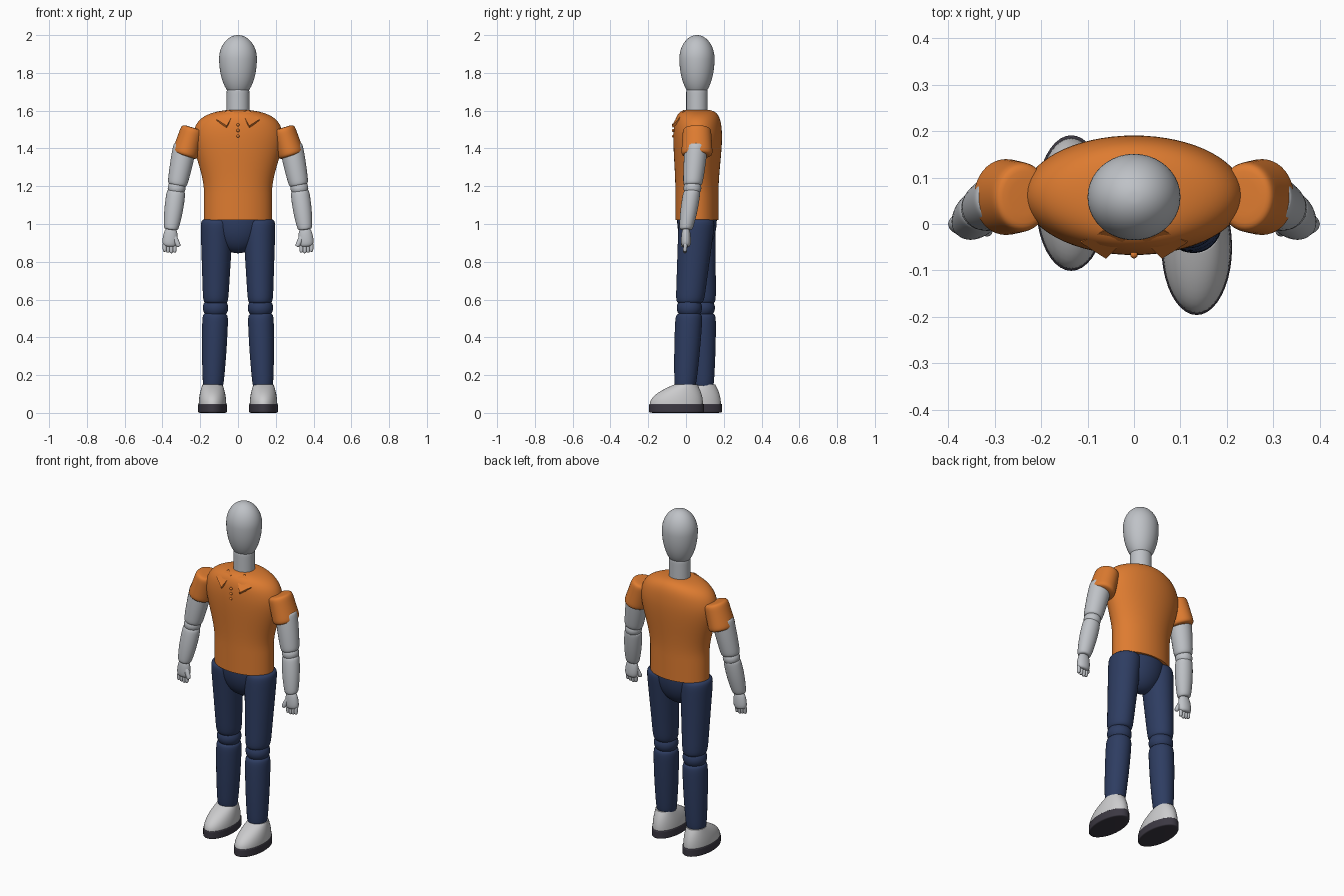
import bpy, bmesh, math
from mathutils import Vector

default_cube = bpy.data.objects.get("Cube")
if default_cube:
    bpy.data.objects.remove(default_cube, do_unlink=True)


def material(name, red, green, blue):
    mat = bpy.data.materials.new(name)
    mat.use_nodes = True
    colour = (red, green, blue, 1)
    mat.diffuse_color = colour
    mat.node_tree.nodes["Principled BSDF"].inputs["Base Color"].default_value = colour
    return mat


GREY = material("grey skin", 0.52, 0.54, 0.57)
ORANGE = material("orange cloth", 0.73, 0.2, 0.03)
NAVY = material("navy cloth", 0.027, 0.046, 0.12)
WHITE = material("pale shoe", 0.6, 0.6, 0.61)
SOLE = material("dark sole", 0.045, 0.04, 0.055)


def finish(name, bm, mat):
    bmesh.ops.recalc_face_normals(bm, faces=bm.faces[:])
    mesh = bpy.data.meshes.new(name)
    bm.to_mesh(mesh)
    bm.free()
    mesh.materials.append(mat)
    mesh.shade_smooth()
    mesh.set_sharp_from_angle(angle=math.radians(40))
    bpy.context.collection.objects.link(bpy.data.objects.new(name, mesh))


def loft(name, sections, mat, side=1, slope=0, segments=40):
    """Skin over ellipses, each given as (centre, width radius, depth radius)."""
    bm = bmesh.new()
    rings = []
    for centre, width, depth in sections:
        ring = []
        for k in range(segments):
            angle = math.tau * k / segments
            across = width * math.cos(angle)
            ring.append(bm.verts.new((side * (centre.x + across),
                                      centre.y + depth * math.sin(angle),
                                      centre.z + slope * across)))
        rings.append(ring)
    for lower, upper in zip(rings, rings[1:]):
        for k in range(segments):
            bm.faces.new((lower[k - 1], lower[k], upper[k], upper[k - 1]))
    bm.faces.new(rings[0])
    bm.faces.new(rings[-1])
    finish(name, bm, mat)


def limb(name, start, end, start_radius, end_radius, mat, side=1,
         depth=1, blunt=12, bulge=0, steps=24):
    """Tapered round bar; blunt = 2 gives an ellipsoid, higher squares the ends."""
    sections = []
    for i in range(steps + 1):
        u = math.sin(math.pi * 0.49 * (2 * i / steps - 1))
        t = (u + 1) / 2
        rounding = (1 - abs(u) ** blunt) ** (1 / blunt)
        taper = start_radius + (end_radius - start_radius) * t
        radius = (taper + bulge * (1 - u * u)) * rounding
        sections.append((start.lerp(end, t), radius, radius * depth))
    axis = end - start
    loft(name, sections, mat, side, slope=-axis.x / axis.z)


def ball(name, centre, radius, height, mat, side=1, depth=1):
    reach = Vector((0, 0, height))
    limb(name, centre - reach, centre + reach, radius, radius, mat, side, depth, blunt=2)


def smoothstep(value):
    value = min(max(value, 0), 1)
    return value * value * (3 - 2 * value)


# Head: egg with a short crown and a long chin
BODY_Y = 0.058
egg = []
for i in range(1, 32):
    angle = math.pi * i / 32
    rise = math.cos(angle) * (0.125 if i < 16 else 0.205)
    radius = 0.1 * math.sin(angle)
    egg.append((Vector((0, BODY_Y, 1.875 + rise)), radius, radius * 0.93))
loft("head", egg, GREY)
limb("neck", Vector((0, BODY_Y, 1.55)), Vector((0, BODY_Y, 1.72)), 0.06, 0.06, GREY, depth=0.95)

# Shirt: widens to the chest, then closes in over the shoulders
HEM, COLLAR = 1.02, 1.606
shirt = []
for i in range(40):
    t = math.sin(math.pi / 2 * i / 40)
    widen = smoothstep((t - 0.25) / 0.55)
    close = math.sqrt(1 - t ** 12)
    shirt.append((Vector((0, BODY_Y + 0.004 * widen, HEM + (COLLAR - HEM) * t)),
                  (0.18 + 0.063 * widen) * close,
                  (0.114 + 0.016 * widen) * math.sqrt(close)))
loft("shirt", shirt, ORANGE, segments=64)

# Shirt buttons
for i in range(3):
    ball(f"button_{i + 1}", Vector((0, -0.066, 1.525 - 0.03 * i)), 0.008, 0.008, ORANGE)

# Hips: rounded bowl between the thighs
ball("hips", Vector((0, BODY_Y, HEM)), 0.14, 0.175, NAVY, depth=0.75)


def collar_flap(name, side):
    bm = bmesh.new()
    corners = ((0.115, -0.04, 1.555), (0.06, -0.075, 1.52), (0.02, -0.035, 1.59), (0.055, -0.01, 1.605))
    flap = bm.faces.new([bm.verts.new((side * x, y, z)) for x, y, z in corners])
    extruded = bmesh.ops.extrude_face_region(bm, geom=[flap])["geom"]
    moved = [item for item in extruded if isinstance(item, bmesh.types.BMVert)]
    bmesh.ops.translate(bm, verts=moved, vec=(0, 0.006, -0.01))
    finish(name, bm, ORANGE)


def arm(label, side):
    shoulder = Vector((0.28, 0.055, 1.42))
    elbow = Vector((0.325, 0.034, 1.19))
    wrist = Vector((0.355, 0, 0.97))
    limb(f"{label}_sleeve", Vector((0.237, BODY_Y, 1.51)), Vector((0.283, BODY_Y, 1.36)),
         0.06, 0.068, ORANGE, side, depth=1.23, blunt=8)
    limb(f"{label}_upper_arm", shoulder, elbow.lerp(shoulder, 0.06), 0.06, 0.05, GREY, side, bulge=0.003)
    ball(f"{label}_elbow", elbow, 0.047, 0.045, GREY, side)
    limb(f"{label}_forearm", elbow.lerp(wrist, 0.06), wrist, 0.048, 0.037, GREY, side,
         depth=0.93, bulge=0.006)

    # Hand: palm, four fingers side by side, thumb towards the body
    palm = Vector((0.362, 0, 0.88))
    limb(f"{label}_palm", wrist.lerp(palm, -0.1), palm, 0.028, 0.038, GREY, side,
         depth=0.65, blunt=5, bulge=0.006)
    for i in range(4):
        knuckle = palm + Vector((0.0175 * (i - 1.5), -0.002, 0.02))
        tip = knuckle + Vector((0, -0.004, -0.055 + 0.004 * abs(i - 1)))
        limb(f"{label}_finger_{i + 1}", knuckle, tip, 0.011, 0.01, GREY, side, blunt=4, steps=12)
    limb(f"{label}_thumb", palm + Vector((-0.02, -0.005, 0.06)), palm + Vector((-0.05, -0.018, 0)),
         0.014, 0.011, GREY, side, blunt=4, steps=12)


def leg(label, side, knee_y, ankle_y):
    hip = Vector((0.112, BODY_Y, HEM + 0.004))
    knee = Vector((0.119, knee_y, 0.556))
    ankle = Vector((0.132, ankle_y, 0.13))
    limb(f"{label}_thigh", hip, knee.lerp(hip, 0.05), 0.087, 0.066, NAVY, side, depth=1.12)
    ball(f"{label}_knee", knee, 0.067, 0.06, NAVY, side)
    limb(f"{label}_shin", knee.lerp(ankle, 0.07), ankle, 0.068, 0.053, NAVY, side, depth=1.05, bulge=0.004)


def shoe(label, side, foot_y):
    # Upper: the toe slopes back towards the ankle much faster than the heel
    upper = []
    for i in range(13):
        rise = math.sin(math.pi / 2 * i / 12)
        toe = -0.142 + 0.13 * rise ** 2
        heel = 0.14 - 0.03 * rise ** 2
        centre = Vector((0.135, foot_y + (toe + heel) / 2, 0.045 + 0.105 * rise))
        upper.append((centre, 0.073 - 0.02 * rise ** 2, (heel - toe) / 2))
    loft(f"{label}_shoe", upper, WHITE, side)
    limb(f"{label}_sole", Vector((0.135, foot_y, 0)), Vector((0.135, foot_y, 0.05)),
         0.076, 0.076, SOLE, side, depth=1.92)


# Paired parts; the left leg steps forward and the right leg trails
for label, side, knee_y, ankle_y in (("left", 1, 0.018, -0.005), ("right", -1, 0.086, 0.09)):
    collar_flap(f"{label}_collar_flap", side)
    arm(label, side)
    leg(label, side, knee_y, ankle_y)
    shoe(label, side, ankle_y - 0.045)
